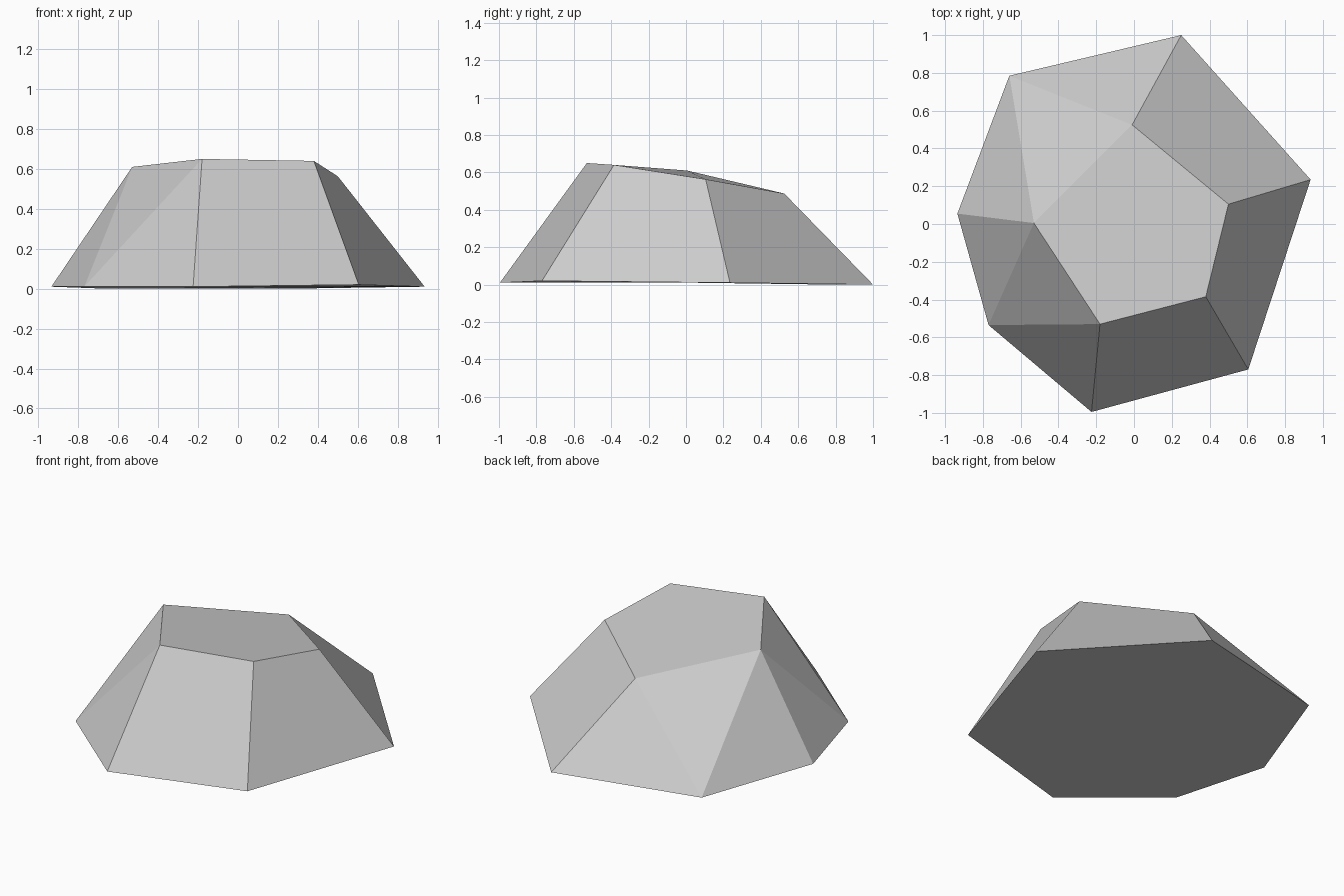
import bpy
import bmesh

# Remove the default cube
cube = bpy.data.objects.get("Cube")
if cube:
    bpy.data.objects.remove(cube, do_unlink=True)

# Stone colour
stone = bpy.data.materials.new("light grey stone")
stone.use_nodes = True
colour = (0.6, 0.6, 0.6, 1)
stone.diffuse_color = colour
stone.node_tree.nodes["Principled BSDF"].inputs["Base Color"].default_value = colour

# Irregular base and crown outlines, both counterclockwise
base_outline = [(0.25, 1.0, 0), (-0.66, 0.785, 0), (-0.935, 0.055, 0.01),
                (-0.77, -0.535, 0.01), (-0.225, -0.995, 0.01),
                (0.605, -0.77, 0.02), (0.935, 0.235, 0.01)]
crown_outline = [(-0.01, 0.525, 0.487), (-0.53, 0.005, 0.61),
                 (-0.18, -0.53, 0.65), (0.38, -0.385, 0.64), (0.5, 0.105, 0.563)]

bm = bmesh.new()
a, g, f, e, d, c, b = [bm.verts.new(p) for p in base_outline]
p, t, s, r, q = [bm.verts.new(v) for v in crown_outline]

# Crown, underside and slanted facets
for loop in [(p, t, s, r, q), (a, b, c, d, e, f, g),
             (a, g, p), (g, t, p), (g, f, t), (f, e, t), (e, s, t),
             (e, d, s), (d, c, r, s), (c, b, q, r), (b, a, p, q)]:
    bm.faces.new(loop)
bmesh.ops.recalc_face_normals(bm, faces=bm.faces)

# Faceted rock
mesh = bpy.data.meshes.new("rock")
bm.to_mesh(mesh)
bm.free()
mesh.materials.append(stone)
rock = bpy.data.objects.new("rock", mesh)
bpy.context.collection.objects.link(rock)
